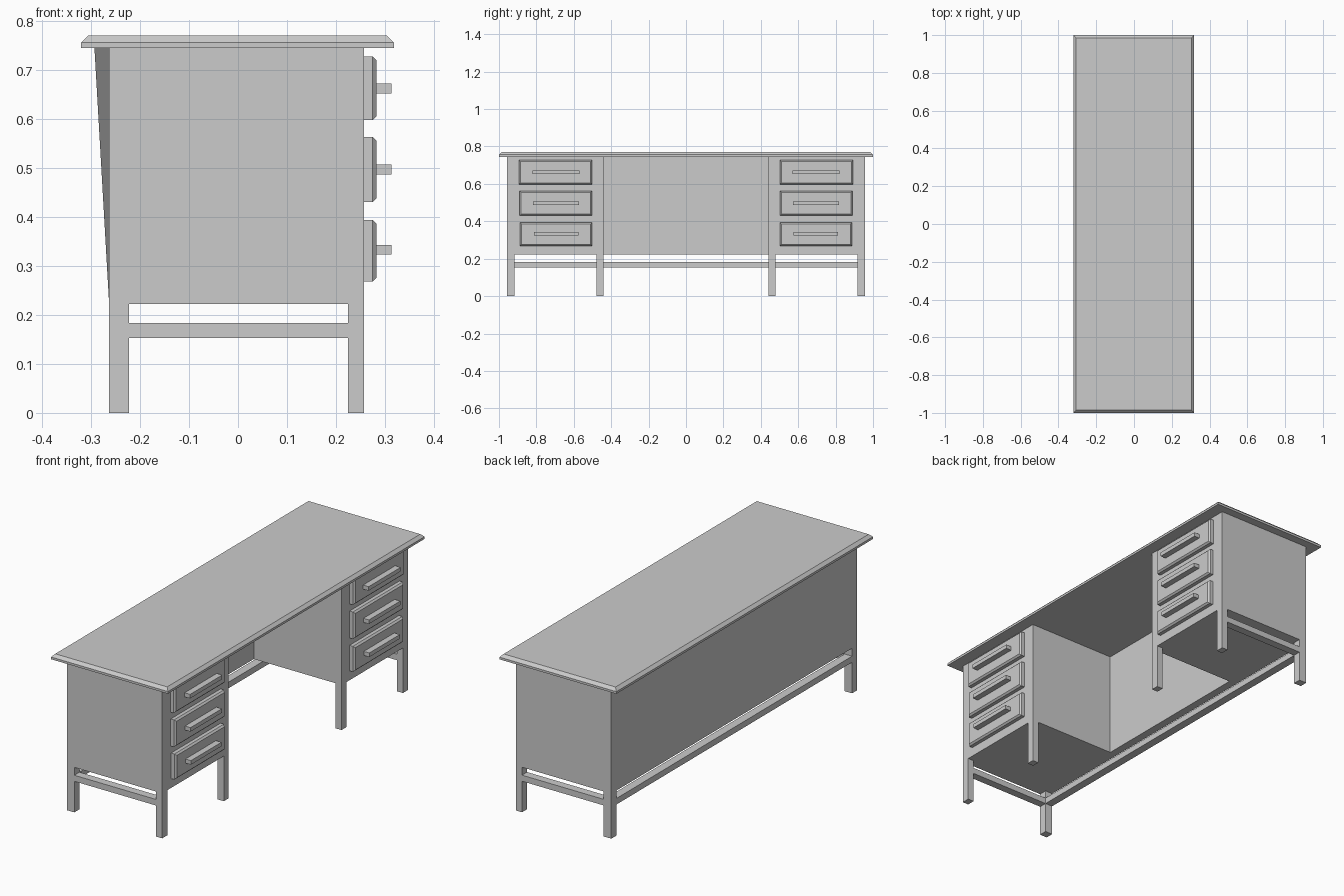
import bpy, bmesh
from mathutils import Vector

cube = bpy.data.objects.get("Cube")
if cube:
    bpy.data.objects.remove(cube, do_unlink=True)

grey = bpy.data.materials.new("plain_grey")
grey.use_nodes = True
colour = (0.6, 0.6, 0.6, 1)
grey.diffuse_color = colour
grey.node_tree.nodes["Principled BSDF"].inputs["Base Color"].default_value = colour


def finish(name, bm):
    bmesh.ops.recalc_face_normals(bm, faces=bm.faces)
    mesh = bpy.data.meshes.new(name)
    bm.to_mesh(mesh)
    bm.free()
    mesh.materials.append(grey)
    obj = bpy.data.objects.new(name, mesh)
    bpy.context.collection.objects.link(obj)
    return obj


def box(name, x, y, z, chamfer=0, axis=None):
    """Box from three (min, max) ranges; chamfers the rim of the side facing axis."""
    bm = bmesh.new()
    bmesh.ops.create_cube(bm, size=1)
    for v in bm.verts:
        v.co = Vector([r[0] if c < 0 else r[1] for c, r in zip(v.co, (x, y, z))])
    if chamfer:
        bm.normal_update()
        side = max(bm.faces, key=lambda f: f.normal.dot(Vector(axis)))
        bmesh.ops.bevel(bm, geom=list(side.edges), offset=chamfer,
                        segments=1, affect='EDGES')
    return finish(name, bm)


BACK, FRONT, END = -0.263, 0.257, 0.958
KNEE, PANEL = 0.44, -0.222
BOTTOM, TOP = 0.222, 0.745

# Table top with a chamfered upper rim
box("table_top", (-0.32, 0.318), (-1, 1), (TOP, 0.77), 0.014, (0, 0, 1))

# Body: two pedestals joined by a back panel that bows out at its top middle
outline = [(BACK, -END), (FRONT, -END), (FRONT, -KNEE), (PANEL, -KNEE),
           (PANEL, KNEE), (FRONT, KNEE), (FRONT, END), (BACK, END), (BACK, 0)]
bm = bmesh.new()
low = [bm.verts.new((x, y, BOTTOM)) for x, y in outline]
high = [bm.verts.new((x, y, TOP)) for x, y in outline]
high[-1].co.x -= 0.03
bm.faces.new(low)
bm.faces.new(high)
for i in range(len(outline)):
    j = (i + 1) % len(outline)
    bm.faces.new((low[i], low[j], high[j], high[i]))
finish("body", bm)

# Parts repeated on both ends
for side, s in (("right", -1), ("left", 1)):
    def span(a, b):
        return tuple(sorted((s * a, s * b)))

    outer, inner = span(END - 0.04, END), span(KNEE, KNEE + 0.038)
    box(f"{side}_back_leg", (BACK, PANEL), outer, (0, BOTTOM))
    box(f"{side}_front_leg", (0.224, FRONT), outer, (0, BOTTOM))
    box(f"{side}_inner_leg", (0.224, FRONT), inner, (0, BOTTOM))
    box(f"{side}_end_stretcher", (PANEL, 0.224), outer, (0.153, 0.183))

    # Drawers from top to bottom, each with a bar handle
    drawers = [(0.598, 0.727, 0.662), (0.43, 0.563, 0.497), (0.268, 0.394, 0.333)]
    for n, (z0, z1, grip) in enumerate(drawers):
        slim = 0.003 * n
        box(f"{side}_drawer_{n + 1}", (FRONT, 0.283), span(0.502, 0.894 - slim),
            (z0, z1), 0.008, (1, 0, 0))
        box(f"{side}_handle_{n + 1}", (0.28, 0.313),
            span(0.57 + slim, 0.82 - slim), (grip - 0.01, grip + 0.01))

# Long stretcher between the back legs
box("back_stretcher", (BACK, PANEL), (-END + 0.04, END - 0.04), (0.153, 0.183))
